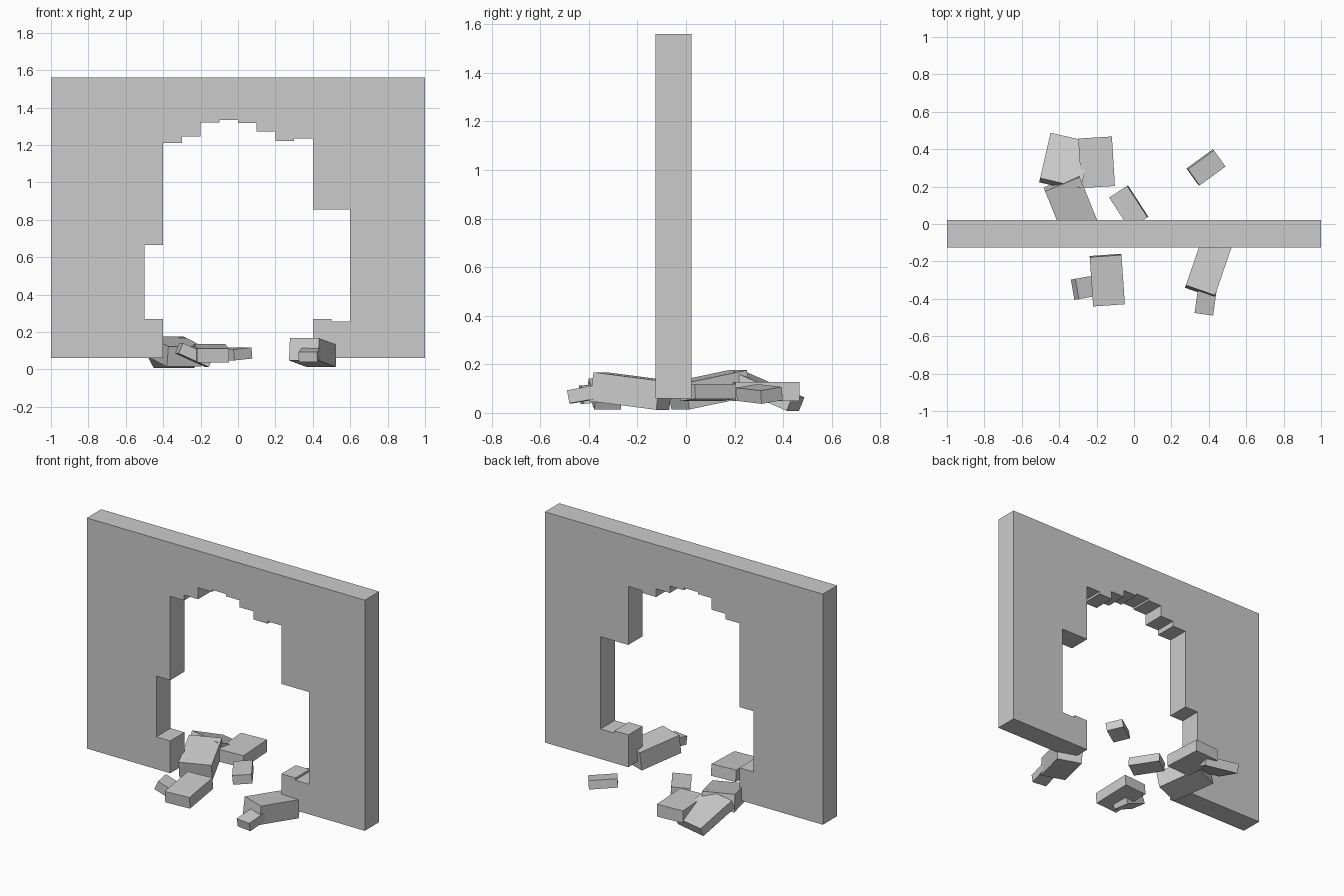
import bpy, bmesh
from math import radians
from mathutils import Matrix, Vector, Euler

if "Cube" in bpy.data.objects:
    bpy.data.objects.remove(bpy.data.objects["Cube"])

stone = bpy.data.materials.new("plain_grey")
stone.diffuse_color = (0.6, 0.6, 0.6, 1)
stone.use_nodes = True
stone.node_tree.nodes["Principled BSDF"].inputs["Base Color"].default_value = stone.diffuse_color


def add_object(name, bm):
    bmesh.ops.recalc_face_normals(bm, faces=bm.faces[:])
    me = bpy.data.meshes.new(name)
    bm.to_mesh(me)
    bm.free()
    me.materials.append(stone)
    ob = bpy.data.objects.new(name, me)
    bpy.context.collection.objects.link(ob)
    return ob


# Broken wall: one outline with a stepped opening, extruded through its depth
BOTTOM, TOP, FRONT, BACK = 0.06, 1.56, -0.125, 0.022
# (x where the step starts, height of the opening's upper edge)
arch = [(-0.5, 0.665), (-0.4, 1.21), (-0.3, 1.245), (-0.2, 1.32), (-0.1, 1.333),
        (0.0, 1.318), (0.1, 1.273), (0.2, 1.22), (0.3, 1.235), (0.4, 0.855)]
outline = [(-1, TOP), (-1, BOTTOM), (-0.4, BOTTOM), (-0.4, 0.27), (-0.5, 0.27)]
ends = [x for x, _ in arch[1:]] + [0.6]
for (x0, z), x1 in zip(arch, ends):
    outline += [(x0, z), (x1, z)]
outline += [(0.6, 0.255), (0.5, 0.255), (0.5, 0.27), (0.4, 0.27),
            (0.4, BOTTOM), (1, BOTTOM), (1, TOP)]

bm = bmesh.new()
face = bm.faces.new([bm.verts.new((x, FRONT, z)) for x, z in outline])
ext = bmesh.ops.extrude_face_region(bm, geom=[face], use_keep_orig=True)
bmesh.ops.translate(bm, vec=(0, BACK - FRONT, 0),
                    verts=[v for v in ext["geom"] if isinstance(v, bmesh.types.BMVert)])
add_object("broken_wall", bm)


# Fallen blocks: centre, size, tilt in degrees (x, y, then turn about z)
def block(name, centre, size, tilt):
    bm = bmesh.new()
    rot = Euler([radians(a) for a in tilt]).to_matrix().to_4x4()
    mat = Matrix.Translation(centre) @ rot @ Matrix.Diagonal(Vector((*size, 1)))
    bmesh.ops.create_cube(bm, size=1, matrix=mat)
    add_object(name, bm)


# Rubble behind the wall
block("rubble_back_slab", (-0.367, 0.33, 0.089), (0.225, 0.27, 0.06), (-23, 0, -13))
block("rubble_back_block", (-0.20, 0.33, 0.088), (0.18, 0.265, 0.08), (0, 0, 3.5))
block("rubble_under_wall", (-0.335, 0.095, 0.095), (0.20, 0.28, 0.11), (11, 0, 22))
block("rubble_middle", (-0.028, 0.09, 0.083), (0.115, 0.20, 0.06), (0, -5, 33))
block("rubble_back_small", (0.385, 0.302, 0.078), (0.172, 0.108, 0.055), (8, 4, 36))

# Rubble in front of the wall
block("rubble_front_right", (0.40, -0.225, 0.09), (0.165, 0.29, 0.12), (-7, 0, -19))
block("rubble_front_right_chip", (0.385, -0.40, 0.08), (0.10, 0.16, 0.055), (10, 0, -8))
block("rubble_front_left", (-0.143, -0.30, 0.086), (0.17, 0.265, 0.075), (5, 0, 4))
block("rubble_front_left_chip", (-0.235, -0.335, 0.077), (0.18, 0.11, 0.06), (0, 24, 10))
